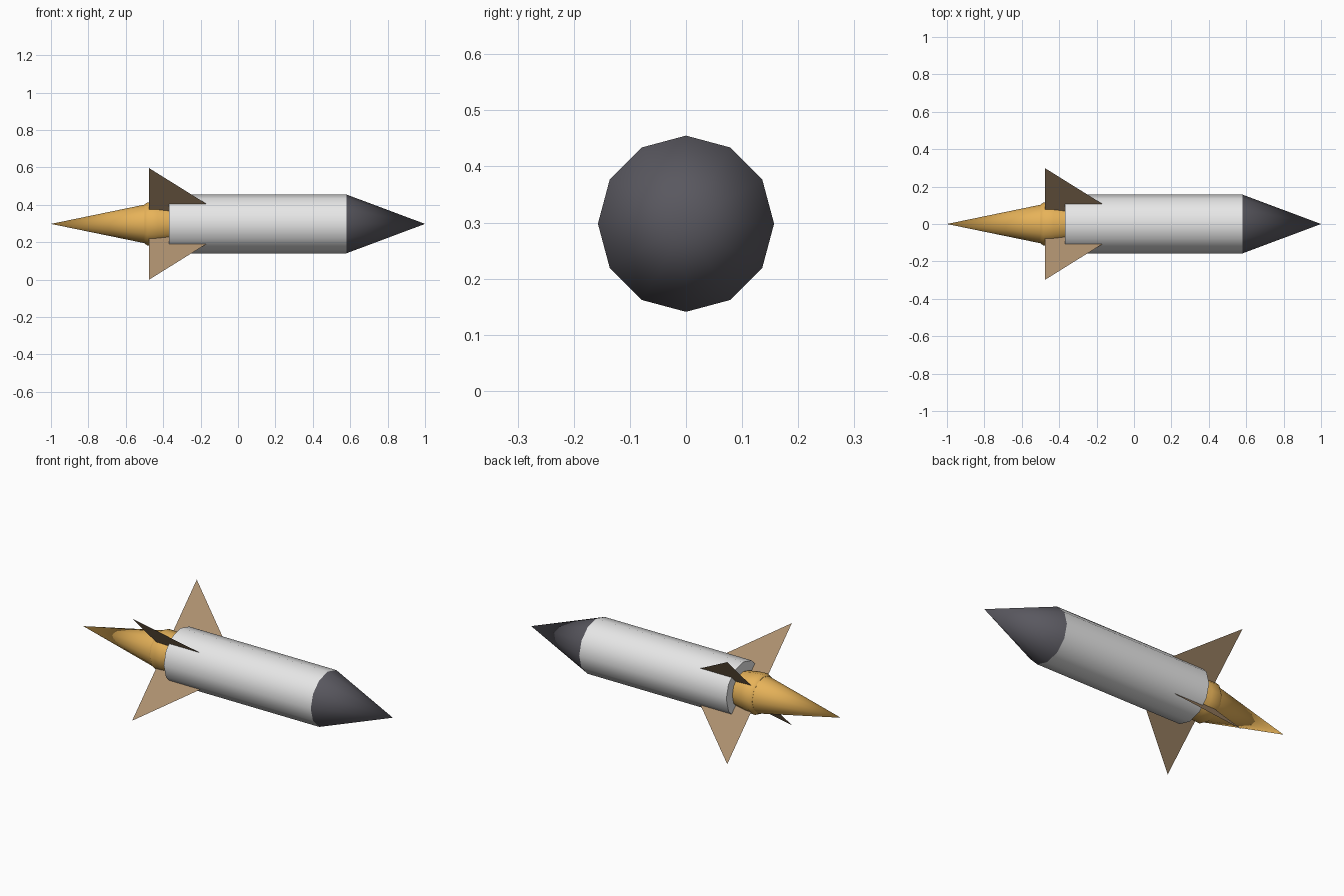
import bpy, bmesh, math

cube = bpy.data.objects.get("Cube")
if cube:
    bpy.data.objects.remove(cube, do_unlink=True)

AXIS_Z = 0.298
SIDES = 12


def material(name, rgb):
    m = bpy.data.materials.new(name)
    m.use_nodes = True
    m.diffuse_color = (*rgb, 1)
    m.node_tree.nodes["Principled BSDF"].inputs["Base Color"].default_value = (*rgb, 1)
    return m


white = material("hull white", (0.8, 0.8, 0.8))
dark = material("nose grey", (0.1, 0.097, 0.115))
gold = material("flame gold", (0.8, 0.45, 0.1))
tan = material("fin tan", (0.42, 0.28, 0.16))


def finish(name, bm, mat, smooth=True):
    mesh = bpy.data.meshes.new(name)
    bm.to_mesh(mesh)
    bm.free()
    mesh.materials.append(mat)
    obj = bpy.data.objects.new(name, mesh)
    bpy.context.collection.objects.link(obj)
    obj.location.z = AXIS_Z
    if smooth:
        bpy.ops.object.select_all(action="DESELECT")
        obj.select_set(True)
        bpy.context.view_layer.objects.active = obj
        bpy.ops.object.shade_smooth_by_angle(angle=math.radians(40))
    return obj


def lathe(name, profile, mat):
    """Turn (x, radius) points around the long axis."""
    bm = bmesh.new()
    verts = [bm.verts.new((x, 0, r)) for x, r in profile]
    edges = [bm.edges.new(pair) for pair in zip(verts, verts[1:])]
    bmesh.ops.spin(bm, geom=verts + edges, cent=(0, 0, 0), axis=(1, 0, 0),
                   angle=math.tau, steps=SIDES, use_merge=True)
    bmesh.ops.remove_doubles(bm, verts=bm.verts, dist=0.0005)
    bmesh.ops.recalc_face_normals(bm, faces=bm.faces)
    return finish(name, bm, mat)


# Hull with a closed rear, pointed nose, engine bell and flame
lathe("hull", [(-0.37, 0), (-0.37, 0.157), (0.58, 0.157), (0.58, 0)], white)
lathe("nose_cone", [(0.58, 0), (0.58, 0.157), (1, 0)], dark)
lathe("engine_bell", [(-0.5, 0), (-0.5, 0.104), (-0.485, 0.115),
                      (-0.43, 0.112), (-0.36, 0.1), (-0.36, 0)], gold)
lathe("flame", [(-1, 0), (-0.49, 0.105), (-0.49, 0)], gold)

# Four paper-thin swept fins on the diagonals
for side, sy in (("right", -1), ("left", 1)):
    for level, sz in (("lower", -1), ("upper", 1)):
        bm = bmesh.new()
        outline = [(-0.475, 0.298), (-0.475, 0.07), (-0.17, 0.07), (-0.17, 0.108)]
        bm.faces.new([bm.verts.new((x, sy * r, sz * r)) for x, r in outline])
        finish(f"{level}_{side}_fin", bm, tan, smooth=False)
